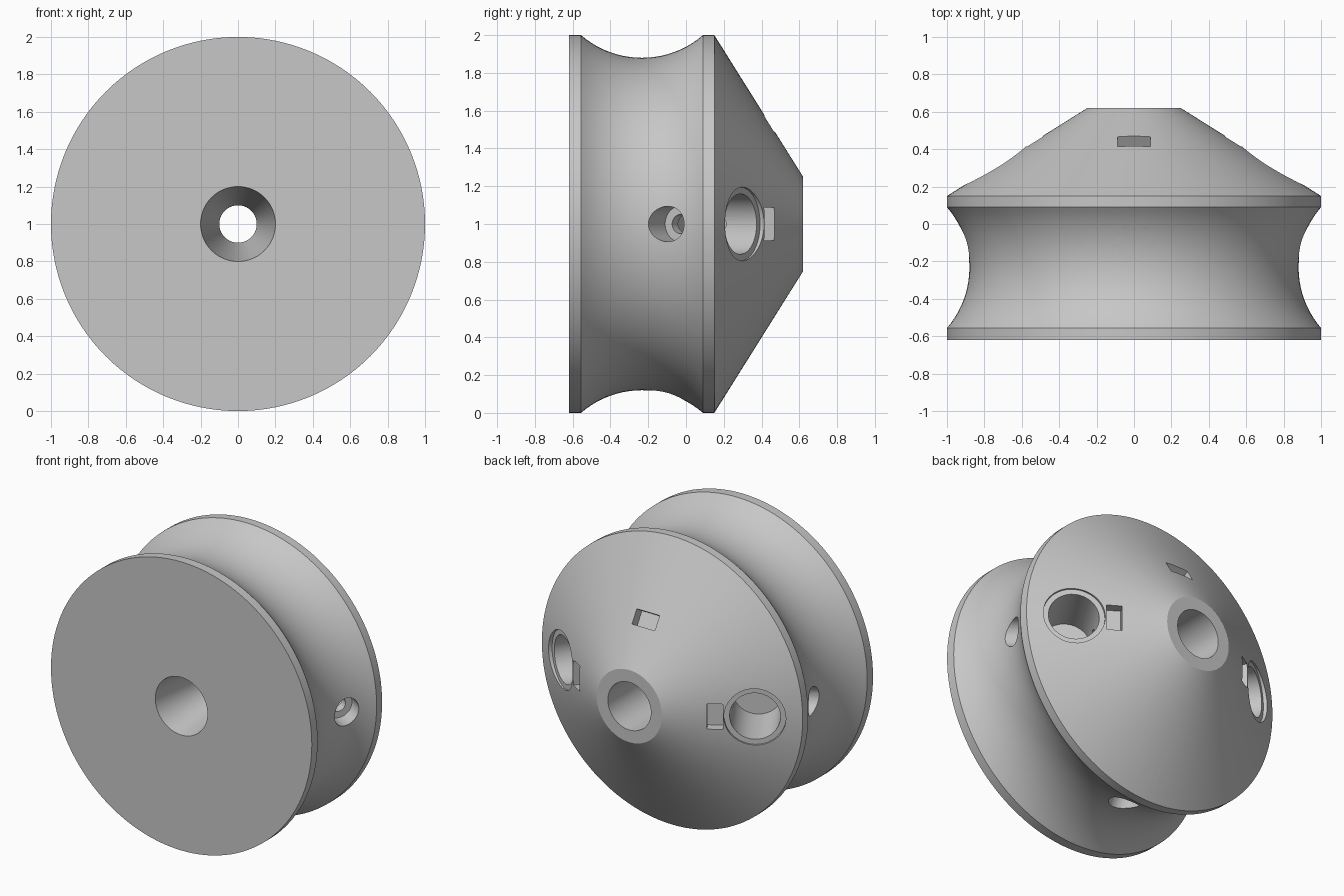
import bpy, bmesh, math
from mathutils import Vector, Matrix

cube = bpy.data.objects.get("Cube")
if cube:
    bpy.data.objects.remove(cube, do_unlink=True)

CENTRE = Vector((0, 0, 1))

grey = bpy.data.materials.new("plain_grey")
grey.use_nodes = True
COLOUR = (0.57, 0.57, 0.57, 1)
grey.diffuse_color = COLOUR
grey.node_tree.nodes["Principled BSDF"].inputs["Base Color"].default_value = COLOUR


def make_object(name, bm, matrix):
    """Turn a bmesh into an object with its geometry placed by the matrix."""
    bm.transform(matrix)
    bmesh.ops.recalc_face_normals(bm, faces=bm.faces)
    mesh = bpy.data.meshes.new(name)
    bm.to_mesh(mesh)
    bm.free()
    mesh.materials.append(grey)
    obj = bpy.data.objects.new(name, mesh)
    bpy.context.collection.objects.link(obj)
    return obj


def lathe(name, profile, matrix, segments):
    """Spin a closed (radius, height) profile around local z."""
    bm = bmesh.new()
    verts = [bm.verts.new((r, 0, h)) for r, h in profile]
    edges = [bm.edges.new((verts[i - 1], verts[i])) for i in range(len(verts))]
    bmesh.ops.spin(bm, geom=verts + edges, axis=(0, 0, 1), cent=(0, 0, 0),
                   angle=math.tau, steps=segments, use_duplicate=False)
    bmesh.ops.remove_doubles(bm, verts=bm.verts, dist=1e-5)
    return make_object(name, bm, matrix)


def frame(origin, z_axis, x_axis):
    """Placement matrix with the given local z and x directions."""
    z = z_axis.normalized()
    x = x_axis.normalized()
    m = Matrix((x, z.cross(x), z)).transposed().to_4x4()
    m.translation = origin
    return m


def cut(target, cutter):
    """Subtract the cutter and discard it."""
    cutter.hide_render = True
    mod = target.modifiers.new("cut", 'BOOLEAN')
    mod.operation = 'DIFFERENCE'
    mod.solver = 'EXACT'
    mod.object = cutter
    bpy.context.view_layer.objects.active = target
    bpy.ops.object.modifier_apply(modifier=mod.name)
    bpy.data.objects.remove(cutter, do_unlink=True)


# Wheel outline: front bore, flat face, rim, round groove, rim, cone, rear bore
groove_y, half, sag = -0.233, 0.323, 0.12
arc_r = (half ** 2 + sag ** 2) / (2 * sag)
sweep = math.asin(half / arc_r)
N = 20
groove = []
for i in range(N + 1):
    a = sweep * (2 * i / N - 1)
    groove.append((1 - sag + arc_r * (1 - math.cos(a)), groove_y + arc_r * math.sin(a)))
outline = [(0.1, 0.0), (0.2, -0.62), (1, -0.62)] + groove + [
    (1, 0.15), (0.25, 0.62), (0.165, 0.62), (0.165, 0.0)]
along_y = frame(CENTRE, Vector((0, 1, 0)), Vector((1, 0, 0)))
wheel = lathe("pulley_wheel", outline, along_y, 128)

# Four repeated sets of sockets, slots and cross holes around the axis
normal_r, normal_y = 0.531, 0.847
for k in range(4):
    a = k * math.pi / 2
    out = Vector((math.cos(a), 0, math.sin(a)))
    back = Vector((0, 1, 0))
    side = out.cross(back)
    normal = out * normal_r + back * normal_y
    inward = back * normal_r - out * normal_y

    # Stepped round socket square to the cone
    cut(wheel, lathe("socket_cutter",
                     [(0, -0.4), (0.16, -0.4), (0.16, -0.025), (0.195, -0.025),
                      (0.195, 0.1), (0, 0.1)],
                     frame(CENTRE + out * 0.745 + back * 0.31, normal, side), 48))

    # Small rectangular slot beside the socket
    bm = bmesh.new()
    bmesh.ops.create_cube(bm, size=1)
    bmesh.ops.scale(bm, vec=(0.175, 0.1, 0.14), verts=bm.verts)
    cut(wheel, make_object("slot_cutter", bm,
                           frame(CENTRE + out * 0.532 + back * 0.443, normal, side)))

    # Counterbored cross hole from the groove through the socket
    cut(wheel, lathe("cross_hole_cutter",
                     [(0, -0.15), (0.094, -0.15), (0.094, 0.13), (0.05, 0.13),
                      (0.05, 0.56), (0, 0.56)],
                     frame(CENTRE + out * 0.9 - back * 0.1, inward, side), 40))

# Smooth curved faces, sharp edges kept
bpy.ops.object.select_all(action='DESELECT')
wheel.select_set(True)
bpy.context.view_layer.objects.active = wheel
bpy.ops.object.shade_smooth_by_angle(angle=math.radians(25))
